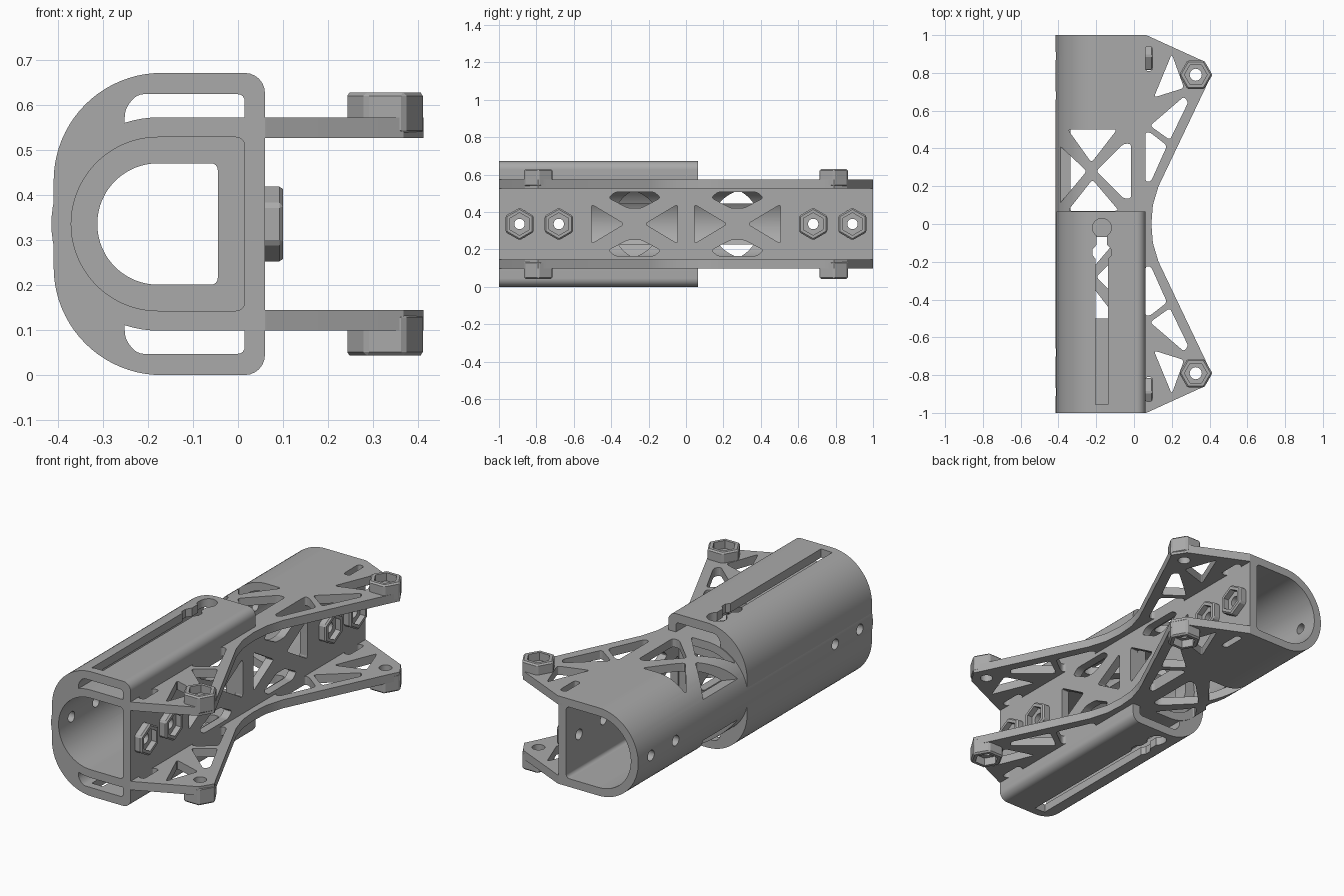
import bpy, bmesh, math
from mathutils import Vector

cube = bpy.data.objects.get("Cube")
if cube:
    bpy.data.objects.remove(cube, do_unlink=True)

MID = 0.336                      # height of the symmetry plane; parts are built around z = 0
CX, R = -0.178, 0.237            # tube arc centre and outer radius
BOLTS = (-0.89, -0.68, 0.68, 0.89)

grey = bpy.data.materials.new("plain grey")
grey.use_nodes = True
COLOR = (0.40, 0.40, 0.40, 1)
grey.diffuse_color = COLOR
grey.node_tree.nodes["Principled BSDF"].inputs["Base Color"].default_value = COLOR


def prism(name, pts, axis, lo, hi, bevel=0):
    """Extrude a 2D outline along an axis: X uses (y,z), Y uses (x,z), Z uses (x,y)."""
    place = {"X": lambda u, v, w: (w, u, v),
             "Y": lambda u, v, w: (u, w, v),
             "Z": lambda u, v, w: (u, v, w)}[axis]
    bm = bmesh.new()
    a = [bm.verts.new(place(u, v, lo)) for u, v in pts]
    b = [bm.verts.new(place(u, v, hi)) for u, v in pts]
    bm.faces.new(a)
    bm.faces.new(b)
    n = len(pts)
    for i in range(n):
        j = (i + 1) % n
        bm.faces.new((a[i], a[j], b[j], b[i]))
    if bevel:
        bmesh.ops.bevel(bm, geom=bm.edges[:], offset=bevel, segments=1, affect="EDGES")
    bmesh.ops.recalc_face_normals(bm, faces=bm.faces)
    mesh = bpy.data.meshes.new(name)
    bm.to_mesh(mesh)
    bm.free()
    mesh.materials.append(grey)
    obj = bpy.data.objects.new(name, mesh)
    bpy.context.collection.objects.link(obj)
    return obj


def combine(target, tool, operation="DIFFERENCE"):
    mod = target.modifiers.new("combine", "BOOLEAN")
    mod.operation, mod.solver, mod.object = operation, "EXACT", tool
    with bpy.context.temp_override(object=target, active_object=target):
        bpy.ops.object.modifier_apply(modifier=mod.name)
    bpy.data.objects.remove(tool, do_unlink=True)


def cut(target, pts, axis, lo, hi):
    combine(target, prism("cutter", pts, axis, lo, hi))


def rounded(pts, r=0.018, n=4):
    """Round every corner of an outline."""
    out = []
    for i, p in enumerate(pts):
        p, a, b = Vector(p), Vector(pts[i - 1]), Vector(pts[(i + 1) % len(pts)])
        s = p + (a - p).normalized() * min(r, (a - p).length * 0.45)
        e = p + (b - p).normalized() * min(r, (b - p).length * 0.45)
        for k in range(n + 1):
            t = k / n
            out.append(tuple(s * (1 - t) ** 2 + p * 2 * t * (1 - t) + e * t * t))
    return out


def ring(cx, cy, r, n, turn=0.0):
    return [(cx + r * math.cos(turn + math.tau * i / n),
             cy + r * math.sin(turn + math.tau * i / n)) for i in range(n)]


def d_shape(cx, r, half, right, corner=0.0):
    """D-shaped outline: round on the -x side, straight at x = right."""
    def arc(x, z, rad, start):
        n = 20 if rad > 0.1 else 6
        return [(x + rad * math.cos(math.radians(start + 90 * i / n)),
                 z + rad * math.sin(math.radians(start + 90 * i / n))) for i in range(n + 1)]
    pts = arc(cx, half - r, r, 90) + arc(cx, r - half, r, 180)[1 if r == half else 0:]
    if corner:
        return pts + arc(right - corner, corner - half, corner, 270) + \
            arc(right - corner, half - corner, corner, 0)
    return pts + [(right, -half), (right, half)]


def flip(pts, s, axis=1):
    return [(u, v * s) if axis else (u * s, v) for u, v in pts]


# Main D-shaped tube, bored from both ends with a stop ring in the middle
tube = prism("main_tube", d_shape(CX, R, R, 0.06), "Y", -1, 1)
bore = d_shape(CX, 0.193, 0.193, 0.015, 0.02)
cut(tube, bore, "Y", -1.1, -0.04)
cut(tube, bore, "Y", 0.04, 1.1)
cut(tube, d_shape(CX, 0.135, 0.135, -0.045, 0.015), "Y", -0.1, 0.1)

# Cross-braced windows in the round wall and in the flat wall
round_windows = (
    [(-0.35, 0.50), (-0.09, 0.50), (-0.225, 0.325)],
    [(-0.015, 0.425), (-0.015, 0.135), (-0.055, 0.135), (-0.20, 0.28), (-0.055, 0.425)],
    [(-0.35, 0.07), (-0.08, 0.07), (-0.22, 0.235)],
    [(-0.40, 0.42), (-0.40, 0.10), (-0.25, 0.28)])
flat_side = [(0.045, 0.105), (0.045, -0.105), (0.22, 0)]
flat_top = [(0.135, 0.14), (0.17, 0.171), (0.38, 0.171), (0.415, 0.14), (0.31, 0.085), (0.24, 0.085)]
for s in (1, -1):
    for w in round_windows:
        for lo, hi in ((0.11, 0.4), (-0.4, -0.11)):
            cut(tube, rounded(flip(w, s)), "Z", lo, hi)
    far_side = [(0.55 - y, z) for y, z in flat_side]
    for w in (flat_side, far_side, flat_top, flip(flat_top, -1)):
        cut(tube, rounded(flip(w, s, 0)), "X", -0.02, 0.2)

# Outer jacket around the front half, with rail passages and keyhole slots
jacket = prism("front_jacket", d_shape(-0.17, 0.24, MID, 0.06, 0.045), "Y", -1, 0.065)
cut(jacket, d_shape(CX, R - 0.003, R - 0.003, 0.1), "Y", -1.1, 0.2)
passage = rounded([(-0.252, 0.18), (0.015, 0.18), (0.015, 0.289), (-0.225, 0.289), (-0.252, 0.255)])
bump = [(-0.03, 0), (-0.05, 0.025), (-0.05, 0.05), (-0.03, 0.075)]
keyhole = [(-0.203, -0.955), (-0.137, -0.955), (-0.137, -0.185), (-0.12, -0.165), (-0.12, -0.135),
           (-0.142, -0.11), (-0.142, -0.06)]
keyhole += [(-0.17 + 0.05 * math.cos(a), -0.02 + 0.05 * math.sin(a))
            for a in (math.radians(-50 + 280 * i / 16) for i in range(17))]
keyhole += [(-0.198, -0.06), (-0.198, -0.11), (-0.22, -0.135), (-0.22, -0.165), (-0.203, -0.185)]
for s in (1, -1):
    cut(jacket, flip(passage, s), "Y", -1.1, 0.2)
    cut(jacket, keyhole, "Z", *sorted((s * 0.2, s * 0.5)))

# Hexagonal nut seats on the flat wall, with bolt holes through both walls
seats = []
for i, y in enumerate(BOLTS):
    seat = prism(f"wall_nut_seat_{i + 1}", ring(y, 0, 0.087, 6, math.pi / 6), "X", 0.045, 0.1, 0.008)
    cut(seat, ring(y, 0, 0.06, 6, math.pi / 6), "X", 0.07, 0.2)
    for part in (seat, tube, jacket):
        if part is not jacket or y < 0:
            cut(part, ring(y, 0, 0.028, 20), "X", -0.6, 0.3)
    seats.append(seat)

# Upper and lower truss flanges with a nut seat at each tip
half_edge = [(0.092, 0), (0.1, 0.1), (0.13, 0.2), (0.385, 0.735), (0.413, 0.79), (0.368, 0.862), (0.065, 1)]
outline = [(0.03, 1)] + half_edge[::-1] + [(x, -y) for x, y in half_edge[1:]] + [(0.03, -1)]
flange_windows = (
    [(0.06, 0.225), (0.06, 0.485), (0.085, 0.485), (0.175, 0.415), (0.09, 0.225)],
    [(0.085, 0.52), (0.265, 0.675), (0.287, 0.645), (0.19, 0.445)],
    [(0.105, 0.67), (0.20, 0.90), (0.265, 0.72)],
    [(0.06, 0.81), (0.06, 0.94), (0.097, 0.94), (0.097, 0.81)])
for side, s in (("upper", 1), ("lower", -1)):
    flange = prism(side + "_flange", outline, "Z", *sorted((s * 0.191, s * R)))
    for t in (1, -1):
        for w in flange_windows:
            cut(flange, rounded(flip(w, t)), "Z", -0.4, 0.4)
        seat = prism(f"{side}_{'back' if t > 0 else 'front'}_nut_seat", ring(0.327, t * 0.79, 0.088, 6),
                     "Z", *sorted((s * 0.2, s * 0.293)), 0.008)
        cut(seat, ring(0.327, t * 0.79, 0.06, 6), "Z", *sorted((s * 0.25, s * 0.4)))
        for part in (flange, seat):
            cut(part, ring(0.327, t * 0.79, 0.032, 20), "Z", -0.4, 0.4)
        seats.append(seat)
    seats.append(flange)

# Stand everything on the ground and shade it
parts = [tube, jacket] + seats
bpy.ops.object.select_all(action="DESELECT")
for obj in parts:
    obj.location.z = MID
    obj.select_set(True)
bpy.context.view_layer.objects.active = tube
bpy.ops.object.shade_smooth_by_angle(angle=math.radians(25))
for obj in parts:
    mod = obj.modifiers.new("even_shading", "WEIGHTED_NORMAL")
    mod.keep_sharp = True
